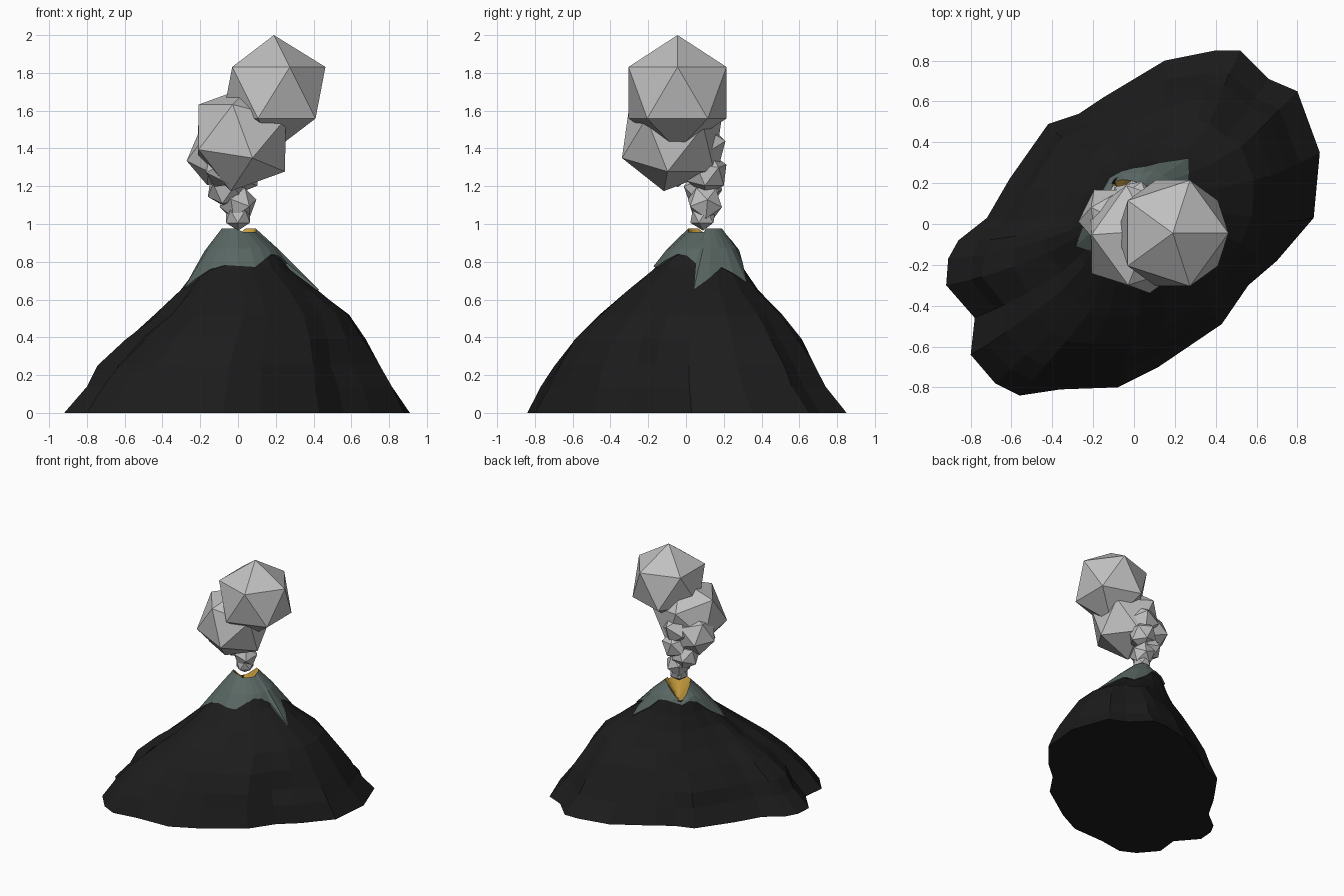
import bpy
import math
import random
from mathutils import Vector

random.seed(4)
if "Cube" in bpy.data.objects:
    bpy.data.objects.remove(bpy.data.objects["Cube"])


def make_material(name, rgb):
    mat = bpy.data.materials.new(name)
    mat.use_nodes = True
    mat.diffuse_color = (*rgb, 1)
    bsdf = mat.node_tree.nodes["Principled BSDF"]
    bsdf.inputs["Base Color"].default_value = (*rgb, 1)
    bsdf.inputs["Roughness"].default_value = 0.9
    return mat


rock = make_material("dark rock", (0.012, 0.012, 0.012))
ash = make_material("grey green ash", (0.1, 0.135, 0.125))
lava = make_material("golden lava", (0.58, 0.34, 0.05))
smoke = make_material("smoke grey", (0.53, 0.53, 0.53))


def make_object(name, verts, faces, mat):
    mesh = bpy.data.meshes.new(name)
    mesh.from_pydata(verts, [], faces)
    mesh.materials.append(mat)
    obj = bpy.data.objects.new(name, mesh)
    bpy.context.collection.objects.link(obj)
    return obj


def bridge(rings):
    """Join equally long closed rings, lowest first, counter-clockwise."""
    n = len(rings[0])
    verts = [v for ring in rings for v in ring]
    faces = [(k * n + i, k * n + (i + 1) % n, (k + 1) * n + (i + 1) % n, (k + 1) * n + i)
             for k in range(len(rings) - 1) for i in range(n)]
    return verts, faces


# Foot outline of the mountain, and its size and centre at each height
outline = [(0.91, 0.35), (0.80, 0.65), (0.66, 0.71), (0.52, 0.85), (0.40, 0.85),
           (0.15, 0.80), (-0.15, 0.62), (-0.27, 0.54), (-0.42, 0.49), (-0.61, 0.22),
           (-0.72, 0.03), (-0.86, -0.08), (-0.91, -0.17), (-0.92, -0.30), (-0.78, -0.46),
           (-0.80, -0.64), (-0.68, -0.78), (-0.56, -0.84), (-0.36, -0.81), (-0.08, -0.80),
           (0.12, -0.70), (0.43, -0.49), (0.56, -0.30), (0.70, -0.18), (0.88, 0.03)]
levels = [(0, 1, 0, 0), (0.14, 0.9, 0.01, -0.01), (0.25, 0.83, 0.02, -0.01),
          (0.39, 0.72, 0.05, 0), (0.52, 0.58, 0.08, 0.02), (0.65, 0.42, 0.06, 0.04),
          (0.76, 0.29, 0.03, 0.07), (0.87, 0.21, 0.02, 0.09), (0.97, 0.1, 0, 0.1)]


def level_at(z):
    for a, b in zip(levels, levels[1:]):
        if z <= b[0]:
            t = (z - a[0]) / (b[0] - a[0])
            return [p + (q - p) * t for p, q in zip(a, b)]
    return levels[-1]


def foot_radius(angle):
    """Distance from the middle to the outline in one direction."""
    d = Vector((math.cos(angle), math.sin(angle)))
    for i, p in enumerate(outline):
        a, b = Vector(p), Vector(outline[(i + 1) % len(outline)])
        ca, cb = d.x * a.y - d.y * a.x, d.x * b.y - d.y * b.x
        if ca <= 0 < cb:
            hit = a.lerp(b, ca / (ca - cb))
            if hit.dot(d) > 0:
                return hit.length
    return 0.85


def slope_point(angle, z, out=0.0):
    _, size, cx, cy = level_at(z)
    blend = min(1, (z / 0.97) ** 1.5)
    r = size * (foot_radius(angle) * (1 - blend) + 0.85 * blend) + out
    return (cx + r * math.cos(angle), cy + r * math.sin(angle), z)


# Mountain body with slightly rough rings, a flat foot and a sunken top
angles = [math.atan2(y, x) for x, y in outline]
rings = [[(x, y, 0) for x, y in outline]]
for z in (0.14, 0.25, 0.39, 0.52, 0.65, 0.76, 0.87):
    rough = 0.018 if z < 0.6 else 0.002
    rings.append([slope_point(a, z, random.uniform(-rough, rough)) for a in angles])
verts, faces = bridge(rings)
n = len(outline)
faces.append(tuple(reversed(range(n))))
top = len(verts) - n
verts.append((0, 0.1, 0.74))
faces += [(top + i, top + (i + 1) % n, len(verts) - 1) for i in range(n)]
make_object("mountain", verts, faces, rock)

# Ash cap: direction in degrees and height of its ragged lower edge
drips = [(0, 0.65), (12, 0.71), (26, 0.77), (38, 0.74), (51, 0.69), (66, 0.79), (80, 0.86),
         (97, 0.87), (116, 0.86), (135, 0.84), (155, 0.86), (172, 0.84), (188, 0.76),
         (204, 0.66), (215, 0.71), (230, 0.76), (246, 0.78), (265, 0.775), (285, 0.77),
         (302, 0.81), (320, 0.84), (338, 0.83), (354, 0.79)]
# The rim dips into a wide notch at the back: direction, radius and height
notch = {80: (0.1, 0.955), 97: (0.108, 0.93), 116: (0.125, 0.895), 135: (0.145, 0.86),
         155: (0.125, 0.9), 172: (0.108, 0.935), 188: (0.1, 0.955)}
inner, lower, middle, rim = [], [], [], []
for deg, z in drips:
    a = math.radians(deg)
    r, h = notch.get(deg, (0.095, 0.958 if deg > 270 else 0.975))
    inner.append(slope_point(a, z, -0.03))
    lower.append(slope_point(a, z, 0.014))
    middle.append(slope_point(a, (z + h) / 2 if deg in notch else max(0.87, z + 0.02), 0.012))
    rim.append((r * math.cos(a), 0.105 + r * math.sin(a), h))
make_object("ash_cap", *bridge([inner, lower, middle, rim]), ash)

# Lava funnel inside the crater
n = len(rim)
make_object("crater_lava", rim + [(0, 0.1, 0.81)],
            [(i, (i + 1) % n, n) for i in range(n)], lava)

# Smoke plume of faceted puffs: position, radius, tilt
puffs = [((0.19, -0.045, 1.695), 0.305, (0, 0, 0)),
         ((0.02, -0.075, 1.455), 0.29, (0, 0.25, 0.63)),
         ((-0.11, 0.03, 1.36), 0.165, (0.2, 0.3, 0.2)),
         ((-0.07, -0.07, 1.31), 0.13, (0.5, 0.1, 0.9)),
         ((0.0, 0.08, 1.40), 0.14, (0.1, 0.6, 0.3)),
         ((0.01, 0.11, 1.27), 0.115, (0.0, 0.2, 0.6)),
         ((-0.06, 0.09, 1.19), 0.11, (0.4, 0.0, 0.1)),
         ((0.0, 0.1, 1.11), 0.1, (0.6, 0.2, 0.4)),
         ((0.0, 0.09, 1.04), 0.075, (0, 0, 0.3))]
for i, (place, radius, tilt) in enumerate(puffs):
    bpy.ops.mesh.primitive_ico_sphere_add(subdivisions=1, radius=radius,
                                          location=place, rotation=tilt)
    puff = bpy.context.object
    puff.name = f"smoke_puff_{i + 1}"
    puff.data.materials.append(smoke)
